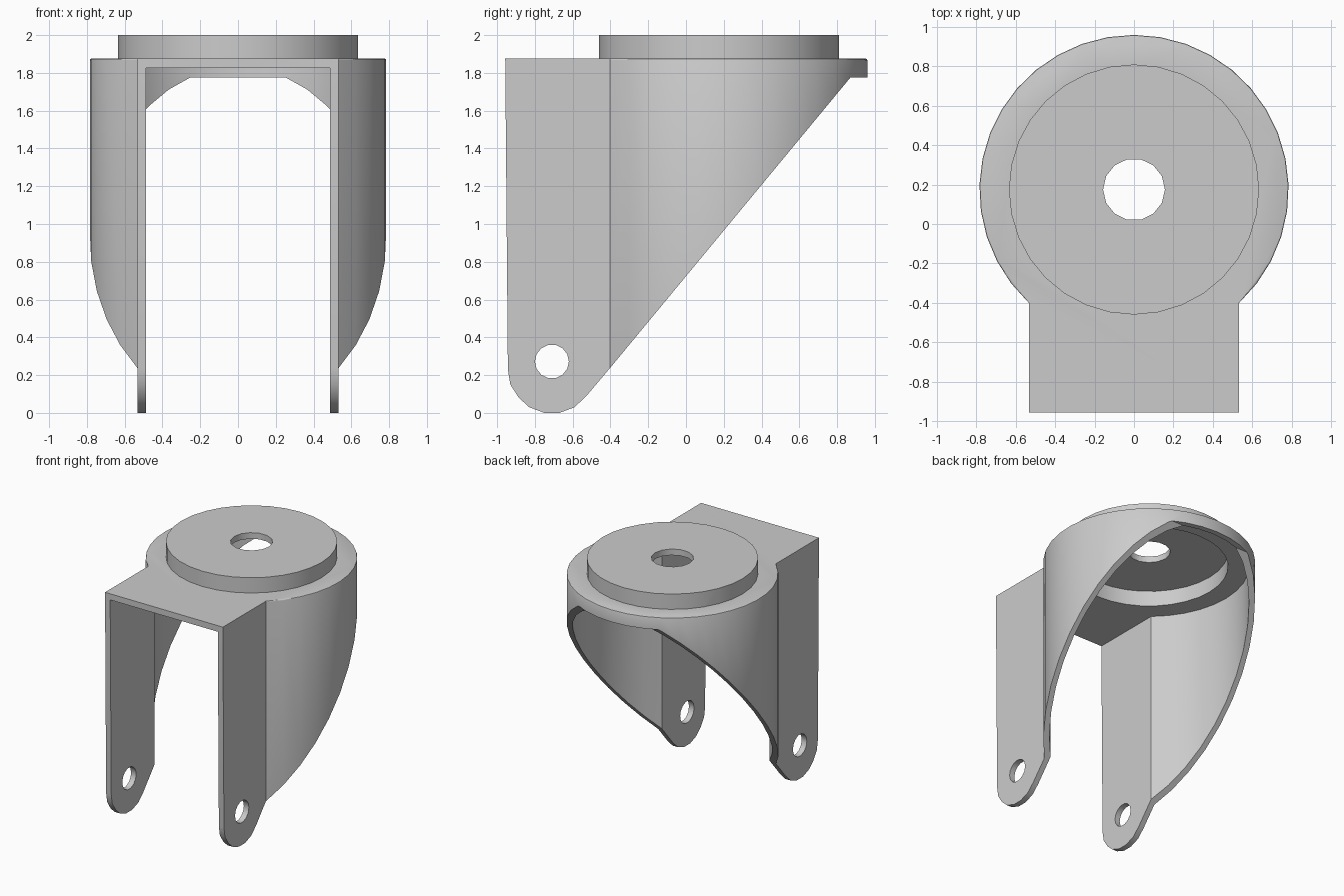
import bpy, bmesh, math
from mathutils import Vector

cube = bpy.data.objects.get("Cube")
if cube:
    bpy.data.objects.remove(cube, do_unlink=True)

steel = bpy.data.materials.new("grey_steel")
steel.use_nodes = True
GREY = (0.6, 0.6, 0.6, 1)
steel.diffuse_color = GREY
steel.node_tree.nodes["Principled BSDF"].inputs["Base Color"].default_value = GREY

CENTRE_Y = 0.175


def prism(name, points, move, round_top=0.0):
    """Extrude a closed outline of 3D points, optionally rounding its curved top rim."""
    bm = bmesh.new()
    face = bm.faces.new([bm.verts.new(p) for p in points])
    ext = bmesh.ops.extrude_face_region(bm, geom=[face])
    top = [v for v in ext["geom"] if isinstance(v, bmesh.types.BMVert)]
    bmesh.ops.translate(bm, verts=top, vec=Vector(move))
    bmesh.ops.recalc_face_normals(bm, faces=bm.faces)
    if round_top:
        tops = set(top)
        rim = [e for e in bm.edges if e.verts[0] in tops and e.verts[1] in tops
               and min(v.co.y for v in e.verts) > -0.41]
        bmesh.ops.bevel(bm, geom=rim, offset=round_top, segments=2,
                        profile=0.5, affect='EDGES')
    mesh = bpy.data.meshes.new(name)
    bm.to_mesh(mesh)
    bm.free()
    mesh.materials.append(steel)
    obj = bpy.data.objects.new(name, mesh)
    bpy.context.collection.objects.link(obj)
    return obj


def circle(radius, count, cx, cy):
    step = 2 * math.pi / count
    return [(cx + radius * math.cos(i * step), cy + radius * math.sin(i * step))
            for i in range(count)]


def keyhole(half_width, radius, front, z, count=28):
    """Plan outline: round swivel head joined to a straight-sided front."""
    a = -math.acos(half_width / radius)
    sweep = math.pi - 2 * a
    arc = [(radius * math.cos(a + sweep * i / count),
            CENTRE_Y + radius * math.sin(a + sweep * i / count), z)
           for i in range(count + 1)]
    return [(half_width, front, z)] + arc + [(-half_width, front, z)]


def cylinder(name, radius, count, low, high):
    return prism(name, [(x, y, low) for x, y in circle(radius, count, 0, CENTRE_Y)],
                 (0, 0, high - low))


def combine(target, tool, operation):
    mod = target.modifiers.new(operation, 'BOOLEAN')
    mod.operation = operation
    mod.solver = 'EXACT'
    mod.object = tool
    graph = bpy.context.evaluated_depsgraph_get()
    graph.update()
    mesh = bpy.data.meshes.new_from_object(target.evaluated_get(graph))
    target.modifiers.clear()
    target.data = mesh
    bpy.data.objects.remove(tool, do_unlink=True)


# Solid body in plan
fork = prism("caster_fork", keyhole(0.533, 0.785, -0.958, -0.1), (0, 0, 1.975), 0.008)

# Trim to the slanted side outline with rounded feet
side = [(-0.957, 2.1), (-0.957, 1.875), (-0.943, 0.23), (-0.93, 0.15), (-0.885, 0.08),
        (-0.83, 0.03), (-0.75, 0.0), (-0.67, 0.0), (-0.59, 0.03), (-0.525, 0.092),
        (-0.40, 0.24), (0.87, 1.775), (1.1, 1.775), (1.1, 2.1)]
combine(fork, prism("side_trim", [(-1, y, z) for y, z in side], (2, 0, 0)), 'INTERSECT')

# Raised swivel disc
combine(fork, cylinder("swivel_disc", 0.635, 32, 1.85, 2.0), 'UNION')

# Hollow between the arms, recess under the disc, and bolt hole
combine(fork, prism("channel", keyhole(0.487, 0.74, -1.2, -0.2), (0, 0, 2.025)), 'DIFFERENCE')
combine(fork, cylinder("recess", 0.585, 32, 1.75, 1.95), 'DIFFERENCE')
combine(fork, cylinder("bolt_hole", 0.157, 14, 1.7, 2.2), 'DIFFERENCE')

# Axle hole through both arms
axle = [(-1, y, z) for y, z in circle(0.09, 14, -0.71, 0.272)]
combine(fork, prism("axle_hole", axle, (2, 0, 0)), 'DIFFERENCE')

bpy.ops.object.select_all(action='DESELECT')
fork.select_set(True)
bpy.context.view_layer.objects.active = fork
bpy.ops.object.shade_smooth_by_angle(angle=math.radians(35))
